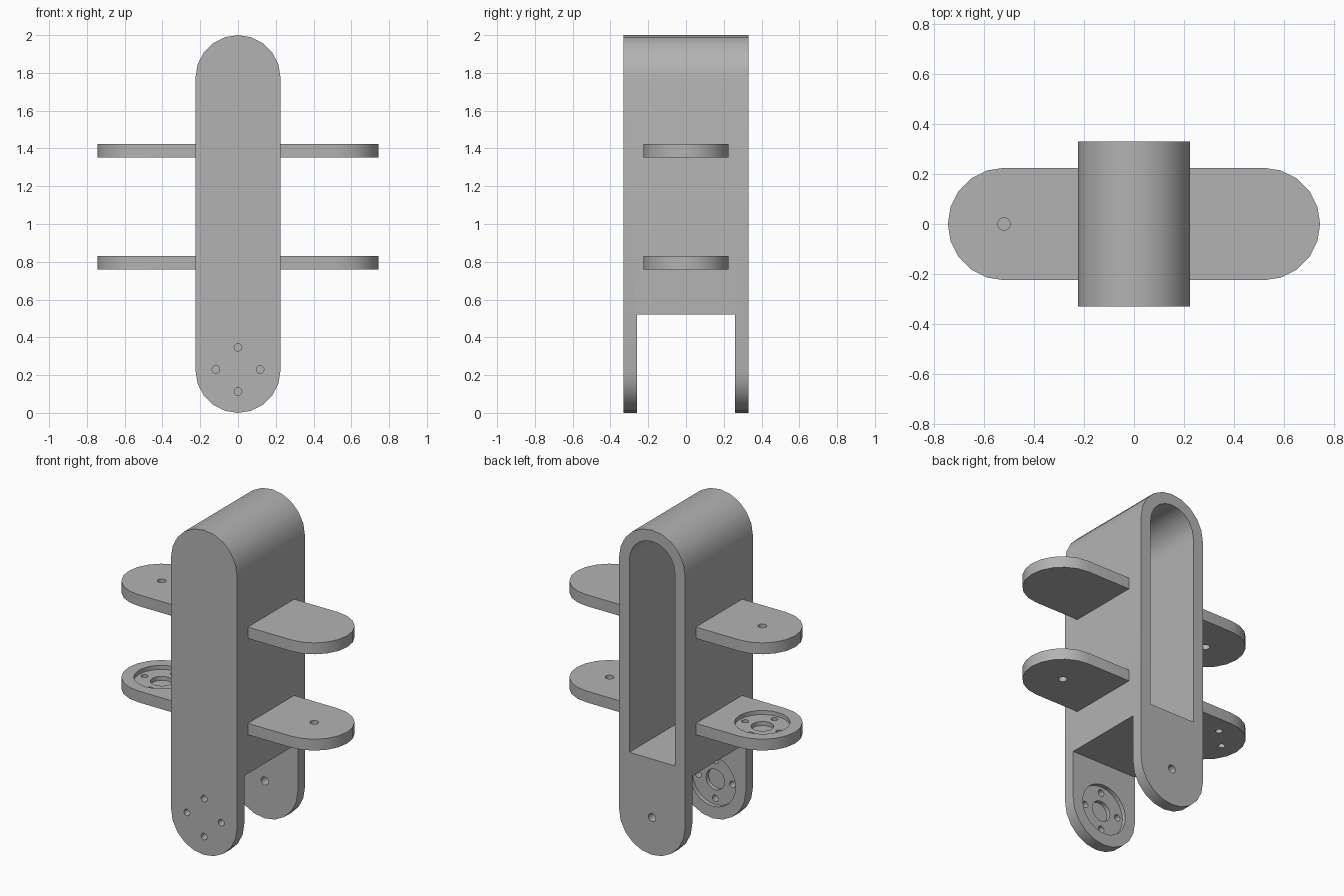
import bpy
import bmesh
from math import pi, sin, cos, radians
from mathutils import Matrix, Vector

cube = bpy.data.objects.get("Cube")
if cube:
    bpy.data.objects.remove(cube, do_unlink=True)

grey = bpy.data.materials.new("plain grey")
grey.use_nodes = True
GREY = (0.45, 0.45, 0.45, 1)
grey.diffuse_color = GREY
grey.node_tree.nodes["Principled BSDF"].inputs["Base Color"].default_value = GREY

R = 0.225         # rounded end radius
WALL = 0.07       # thickness of walls, legs and plates
DEPTH = 0.33      # half depth of the body
PIVOT = 0.52      # hole centre on the side plates
UPRIGHT = Matrix.Rotation(pi / 2, 4, 'X')   # profile y becomes z


def arc(cx, cy, r, start, end, steps):
    angles = [start + (end - start) * i / steps for i in range(steps + 1)]
    return [(cx + r * cos(a), cy + r * sin(a)) for a in angles]


def prism(name, points, z0, z1, matrix=Matrix()):
    """Extrude a flat outline between two heights."""
    bm = bmesh.new()
    face = bm.faces.new([bm.verts.new((x, y, z0)) for x, y in points])
    out = bmesh.ops.extrude_face_region(bm, geom=[face])
    tops = [v for v in out["geom"] if isinstance(v, bmesh.types.BMVert)]
    bmesh.ops.translate(bm, verts=tops, vec=Vector((0, 0, z1 - z0)))
    bm.transform(matrix)
    bmesh.ops.recalc_face_normals(bm, faces=bm.faces)
    mesh = bpy.data.meshes.new(name)
    bm.to_mesh(mesh)
    bm.free()
    mesh.materials.append(grey)
    obj = bpy.data.objects.new(name, mesh)
    bpy.context.collection.objects.link(obj)
    return obj


def cut(part, points, z0, z1, matrix=Matrix()):
    cutter = prism("cutter", points, z0, z1, matrix)
    mod = part.modifiers.new("cut", 'BOOLEAN')
    mod.operation = 'DIFFERENCE'
    mod.solver = 'EXACT'
    mod.object = cutter
    bpy.context.view_layer.objects.active = part
    bpy.ops.object.modifier_apply(modifier=mod.name)
    bpy.data.objects.remove(cutter, do_unlink=True)


def cut_hole(part, matrix, r, depth, x=0, y=0):
    """Round hole sunk along local -z from the face at the matrix origin."""
    cut(part, arc(x, y, r, 0, 2 * pi, 24)[:-1], -depth, 0.02, matrix)


def cut_disc_mount(part, matrix):
    """Stepped round recess with four through holes."""
    cut_hole(part, matrix, 0.155, 0.025)
    cut_hole(part, matrix, 0.063, 0.05)
    for i in range(4):
        a = i * pi / 2
        cut_hole(part, matrix, 0.02, 0.1, 0.117 * cos(a), 0.117 * sin(a))


def finish(part):
    bpy.ops.object.select_all(action='DESELECT')
    part.select_set(True)
    bpy.context.view_layer.objects.active = part
    bpy.ops.object.shade_smooth_by_angle(angle=radians(30))


# Body: upright rounded block
outline = arc(0, 2 - R, R, 0, pi, 10) + arc(0, R, R, pi, 2 * pi, 10)
body = prism("body", outline, -DEPTH, DEPTH, UPRIGHT)

# Gap between the front and back legs
inner = DEPTH - WALL
cut(body, [(-1, -1), (1, -1), (1, 0.52), (-1, 0.52)], -inner, inner, UPRIGHT)

# Cavity open at the back
w = R - WALL
cavity = arc(0, 2 - R, w, 0, pi, 10) + [(-w, 0.59), (w, 0.59)]
cut(body, cavity, -DEPTH - 0.1, inner, UPRIGHT)

# Leg pivots: disc mount inside the front leg, plain hole in the back leg
facing_back = Matrix.Rotation(-pi / 2, 4, 'X')
cut_disc_mount(body, Matrix.Translation((0, -inner, 0.23)) @ facing_back)
cut_hole(body, Matrix.Translation((0, DEPTH, 0.23)) @ facing_back, 0.025, 0.1)
finish(body)

# Side plates: one disc mount and one plain hole on each side
tab = [(R - 0.01, -R)] + arc(PIVOT, 0, R, -pi / 2, pi / 2, 10) + [(R - 0.01, R)]
flip = Matrix.Rotation(pi, 4, 'X')
for side, turn in (("left", 0), ("right", pi)):
    spin = Matrix.Rotation(turn, 4, 'Z')
    for level, z in (("upper", 1.353), ("lower", 0.76)):
        plate = prism(f"{level}_{side}_plate", tab, z, z + WALL, spin)
        top = spin @ Matrix.Translation((PIVOT, 0, z + WALL))
        if (side, level) == ("left", "upper"):
            cut_disc_mount(plate, spin @ Matrix.Translation((PIVOT, 0, z)) @ flip)
        elif (side, level) == ("right", "lower"):
            cut_disc_mount(plate, top)
        else:
            cut_hole(plate, top, 0.025, 0.1)
        finish(plate)
